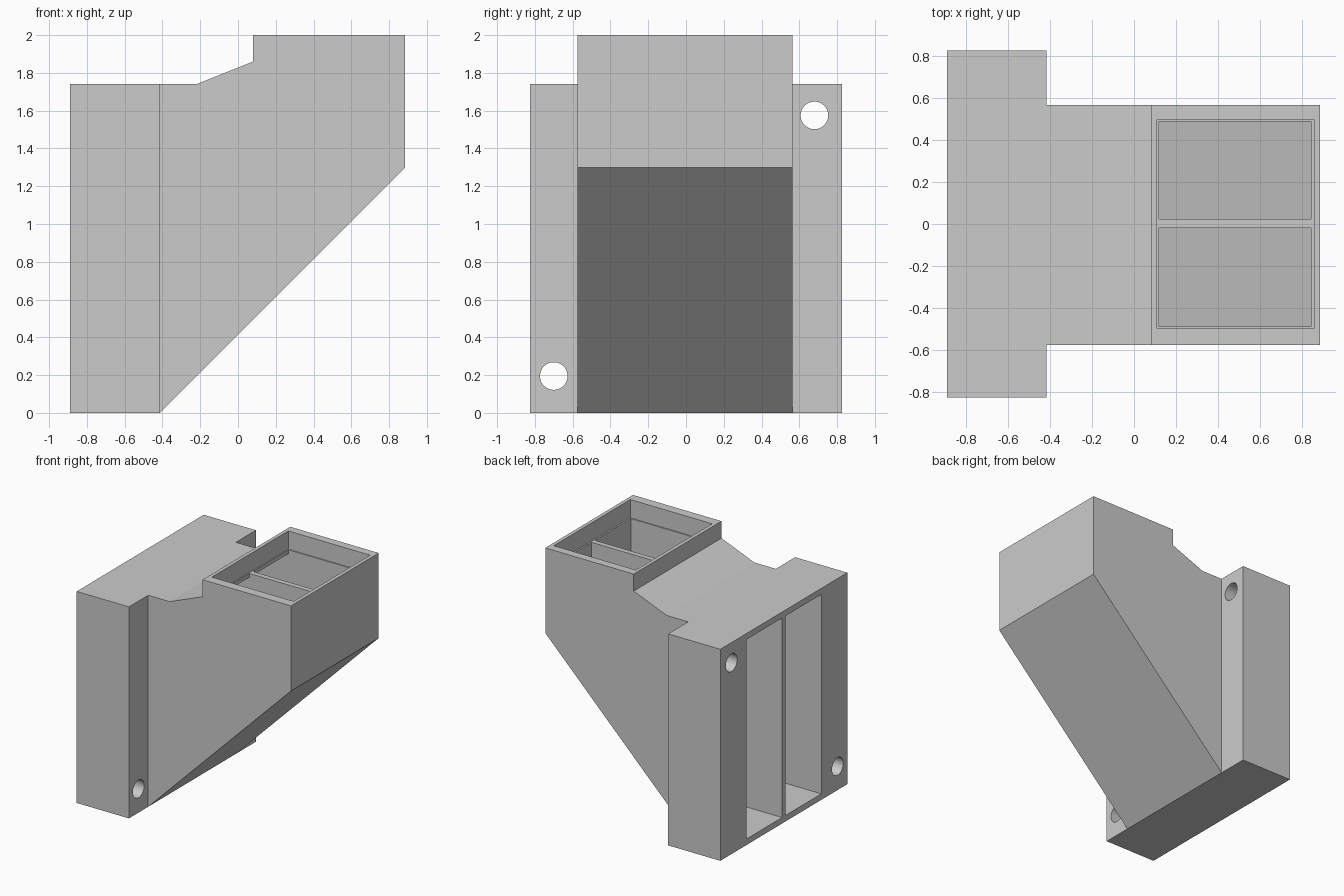
import bpy, bmesh, math
from mathutils import Matrix

default = bpy.data.objects.get("Cube")
if default:
    bpy.data.objects.remove(default, do_unlink=True)

grey = bpy.data.materials.new("plain grey")
grey.use_nodes = True
colour = (0.6, 0.6, 0.6, 1)
grey.diffuse_color = colour
grey.node_tree.nodes["Principled BSDF"].inputs["Base Color"].default_value = colour


def finish(name, bm):
    bmesh.ops.recalc_face_normals(bm, faces=bm.faces)
    mesh = bpy.data.meshes.new(name)
    bm.to_mesh(mesh)
    bm.free()
    mesh.materials.append(grey)
    obj = bpy.data.objects.new(name, mesh)
    bpy.context.collection.objects.link(obj)
    return obj


def extrude_profile(name, points, y0, y1):
    """Side profile in x and z, extruded along y."""
    bm = bmesh.new()
    face = bm.faces.new([bm.verts.new((x, y0, z)) for x, z in points])
    grown = bmesh.ops.extrude_face_region(bm, geom=[face])["geom"]
    moved = [v for v in grown if isinstance(v, bmesh.types.BMVert)]
    bmesh.ops.translate(bm, verts=moved, vec=(0, y1 - y0, 0))
    return finish(name, bm)


def box(name, x0, x1, y0, y1, z0, z1):
    return extrude_profile(name, [(x0, z0), (x1, z0), (x1, z1), (x0, z1)], y0, y1)


def combine(target, other, operation):
    mod = target.modifiers.new(other.name, "BOOLEAN")
    mod.operation = operation
    mod.solver = "EXACT"
    mod.object = other
    bpy.context.view_layer.objects.active = target
    bpy.ops.object.modifier_apply(modifier=mod.name)
    bpy.data.objects.remove(other, do_unlink=True)


BACK, FLANGE, TOP = -0.89, -0.415, 1.74

# Duct body: sloping underside, stepped top; overlaps into the flange
duct = extrude_profile("duct_housing", [
    (-0.6, 0), (FLANGE, 0), (0.885, 1.3), (0.885, 2), (0.08, 2),
    (0.08, 1.86), (-0.22, TOP), (-0.6, TOP)], -0.575, 0.565)

# Wide mounting flange
combine(duct, box("flange", BACK, FLANGE, -0.825, 0.825, 0, TOP), "UNION")

# Twin channels either side of a central divider
channel = [(BACK - 0.1, 0.05), (-0.435, 0.05), (0.842, 1.327), (0.842, 1.9),
           (0.12, 1.9), (0.12, 1.82), (-0.22, 1.69), (BACK - 0.1, 1.69)]
for y0, y1 in ((-0.487, -0.02), (0.023, 0.487)):
    combine(duct, extrude_profile("channel", channel, y0, y1), "DIFFERENCE")

# Shallow recess inside the upper rim, leaving a narrow ledge
combine(duct, box("recess", 0.11, 0.855, -0.497, 0.497, 1.85, 2.1), "DIFFERENCE")

# Diagonally opposite bolt holes
for y, z in ((0.68, 1.575), (-0.7, 0.195)):
    bm = bmesh.new()
    bmesh.ops.create_cone(
        bm, cap_ends=True, segments=48, radius1=0.073, radius2=0.073, depth=1,
        matrix=Matrix.Translation((-0.65, y, z)) @ Matrix.Rotation(math.pi / 2, 4, "Y"))
    combine(duct, finish("bolt_hole", bm), "DIFFERENCE")

# Smooth hole walls, crisp edges
bpy.ops.object.select_all(action="DESELECT")
duct.select_set(True)
bpy.context.view_layer.objects.active = duct
bpy.ops.object.shade_smooth_by_angle(angle=math.radians(20))
